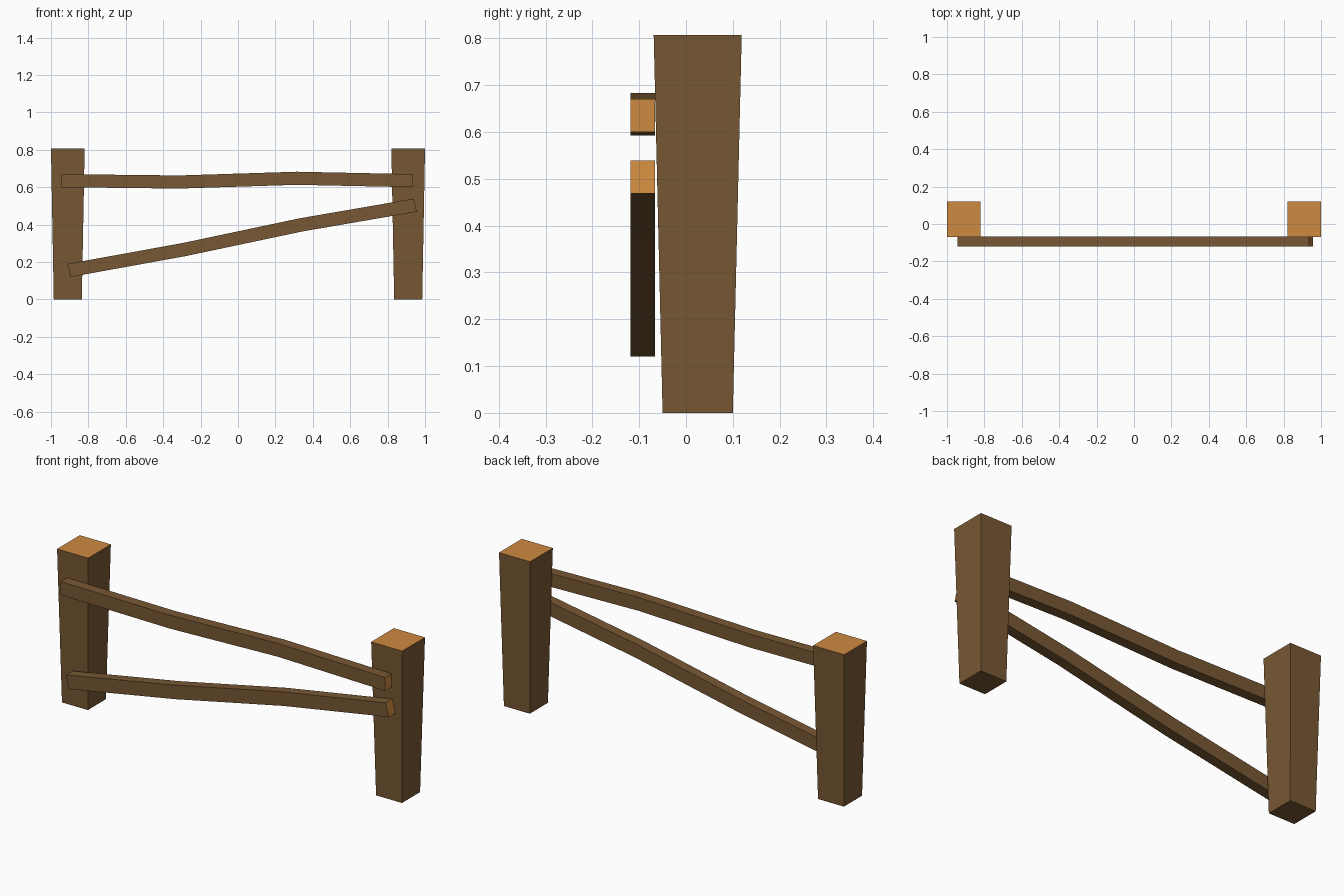
import bpy, bmesh

if "Cube" in bpy.data.objects:
    bpy.data.objects.remove(bpy.data.objects["Cube"])


def material(name, color):
    m = bpy.data.materials.new(name)
    m.diffuse_color = color
    m.use_nodes = True
    m.node_tree.nodes["Principled BSDF"].inputs["Base Color"].default_value = m.diffuse_color
    return m


bark = material("brown_wood", (0.188, 0.098, 0.034, 1))
cut = material("cut_wood", (0.61, 0.254, 0.051, 1))


def loft(name, rings, cut_start, cut_end):
    """Skin a list of four-cornered rings; chosen end caps show cut wood."""
    bm = bmesh.new()
    loops = [[bm.verts.new(p) for p in ring] for ring in rings]
    for a, b in zip(loops, loops[1:]):
        for i in range(4):
            j = (i + 1) % 4
            bm.faces.new((a[i], a[j], b[j], b[i]))
    bm.faces.new(loops[0][::-1]).material_index = int(cut_start)
    bm.faces.new(loops[-1]).material_index = int(cut_end)
    bmesh.ops.recalc_face_normals(bm, faces=bm.faces)
    me = bpy.data.meshes.new(name)
    bm.to_mesh(me)
    bm.free()
    me.materials.append(bark)
    me.materials.append(cut)
    ob = bpy.data.objects.new(name, me)
    bpy.context.collection.objects.link(ob)
    return ob


# Posts, wider at the top
def post(name, cx, cy=0.025):
    def ring(hx, hy, z):
        return [(cx + sx * hx, cy + sy * hy, z)
                for sx, sy in ((-1, -1), (1, -1), (1, 1), (-1, 1))]
    loft(name, [ring(0.075, 0.075, 0), ring(0.09, 0.094, 0.807)], False, True)


post("left_post", -0.91)
post("right_post", 0.91)


# Bent rails on the front: path of the top edge, plus offset to the bottom edge
def rail(name, path, drop, y0=-0.119, y1=-0.066):
    dx, dz = drop
    rings = [[(x, y0, z), (x, y1, z), (x + dx, y1, z + dz), (x + dx, y0, z + dz)]
             for x, z in path]
    loft(name, rings, True, True)


rail("upper_rail",
     [(-0.945, 0.67), (-0.315, 0.663), (0.315, 0.683), (0.936, 0.67)], (0, -0.07))
rail("lower_rail",
     [(-0.912, 0.19), (-0.295, 0.302), (0.33, 0.434), (0.94, 0.539)], (0.016, -0.07))
